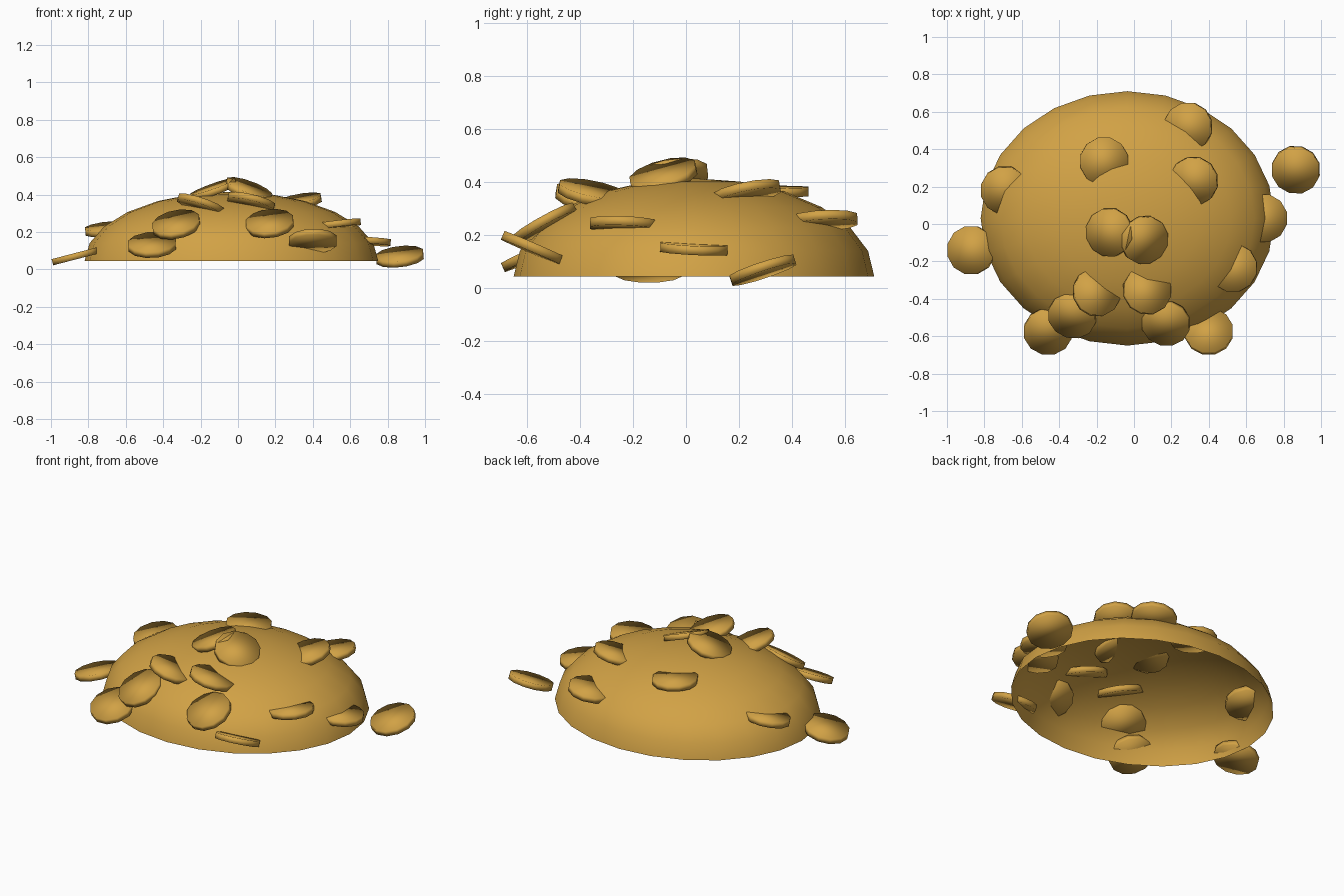
import bpy, bmesh, math
from mathutils import Vector, Matrix

if "Cube" in bpy.data.objects:
    bpy.data.objects.remove(bpy.data.objects["Cube"])

gold = bpy.data.materials.new("gold")
gold.diffuse_color = (0.64, 0.36, 0.06, 1)
gold.use_nodes = True
gold.node_tree.nodes["Principled BSDF"].inputs["Base Color"].default_value = gold.diffuse_color


def finish(name, bm):
    mesh = bpy.data.meshes.new(name)
    bm.to_mesh(mesh)
    bm.free()
    mesh.shade_smooth()
    mesh.materials.append(gold)
    obj = bpy.data.objects.new(name, mesh)
    bpy.context.collection.objects.link(obj)
    return obj


# Mound: open lower half removed from a flattened sphere
bm = bmesh.new()
bmesh.ops.create_uvsphere(bm, u_segments=24, v_segments=12, radius=1)
low = [v for v in bm.verts if v.co.z < -0.01]
bmesh.ops.delete(bm, geom=low, context='VERTS')
mound = finish("coin_mound", bm)
mound.data.transform(Matrix.Translation((-0.035, 0.03, 0.045))
                     @ Matrix.Diagonal((0.785, 0.68, 0.37, 1)))


# Coin: thin 12-sided disc tilted by its slope along x and y
def coin(index, x, y, z, slope_x, slope_y):
    bm = bmesh.new()
    normal = Vector((-slope_x, -slope_y, 1))
    tilt = Vector((0, 0, 1)).rotation_difference(normal).to_matrix().to_4x4()
    matrix = Matrix.Translation((x, y, z)) @ tilt @ Matrix.Rotation(math.radians(15), 4, 'Z')
    bmesh.ops.create_cone(bm, cap_ends=True, segments=12, radius1=0.131,
                          radius2=0.131, depth=0.034, matrix=matrix)
    finish(f"coin_{index:02d}", bm)


coins = [
    # fallen around the base
    (-0.87, -0.14, 0.07, 0.26, 0.0),
    (0.865, 0.29, 0.068, 0.12, 0.33),
    (-0.46, -0.575, 0.13, 0.05, 0.45),
    (-0.33, -0.49, 0.24, 0.22, 0.55),
    (0.17, -0.53, 0.245, 0.12, 0.55),
    (0.40, -0.575, 0.15, 0.03, -0.43),
    # half sunk in the front slope
    (-0.20, -0.365, 0.345, -0.33, -0.18),
    (0.07, -0.355, 0.36, -0.24, -0.2),
    # on the summit
    (-0.13, -0.045, 0.428, 0.36, 0.12),
    (0.055, -0.085, 0.425, -0.36, 0.27),
    # half sunk in the back and side slopes
    (0.32, 0.23, 0.36, 0.2, 0.2),
    (0.29, 0.52, 0.255, 0.18, 0.05),
    (-0.16, 0.335, 0.365, -0.04, 0.0),
    (-0.69, 0.18, 0.215, 0.1, 0.19),
    (0.69, 0.03, 0.15, -0.06, -0.05),
    (0.53, -0.235, 0.24, 0.12, -0.04),
]
for i, c in enumerate(coins, 1):
    coin(i, *c)
